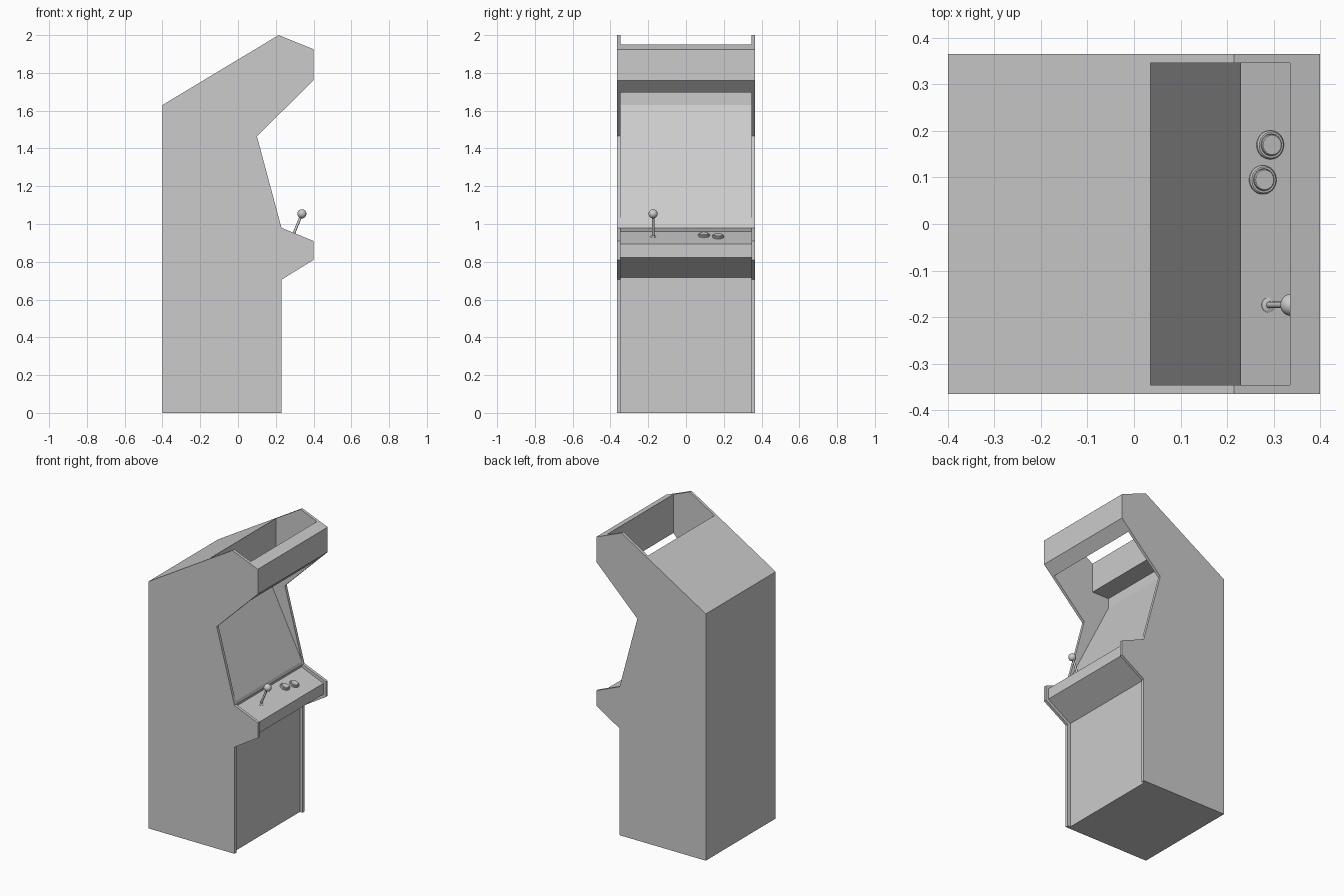
import bpy, bmesh, math
from mathutils import Matrix, Vector

if "Cube" in bpy.data.objects:
    bpy.data.objects.remove(bpy.data.objects["Cube"])

TILT = math.atan2(0.07, 0.17)          # slope of the control panel


def prism(name, profile, half):
    """Extrude an x-z outline along y, from -half to +half."""
    bm = bmesh.new()
    face = bm.faces.new([bm.verts.new((x, -half, z)) for x, z in profile])
    ext = bmesh.ops.extrude_face_region(bm, geom=[face])
    bmesh.ops.translate(bm, vec=(0, 2 * half, 0),
                        verts=[v for v in ext["geom"] if isinstance(v, bmesh.types.BMVert)])
    bmesh.ops.recalc_face_normals(bm, faces=bm.faces)
    me = bpy.data.meshes.new(name)
    bm.to_mesh(me)
    bm.free()
    ob = bpy.data.objects.new(name, me)
    bpy.context.collection.objects.link(ob)
    return ob


def lathe(name, profile, x, y, steps=32):
    """Spin a radius-height outline and stand it on the control panel."""
    bm = bmesh.new()
    vs = [bm.verts.new((r, 0, h)) for r, h in profile]
    es = [bm.edges.new(p) for p in zip(vs, vs[1:])]
    bmesh.ops.spin(bm, geom=vs + es, cent=(0, 0, 0), axis=(0, 0, 1),
                   angle=math.tau, steps=steps)
    bmesh.ops.remove_doubles(bm, verts=bm.verts, dist=1e-5)
    bmesh.ops.recalc_face_normals(bm, faces=bm.faces)
    me = bpy.data.meshes.new(name)
    bm.to_mesh(me)
    bm.free()
    ob = bpy.data.objects.new(name, me)
    bpy.context.collection.objects.link(ob)
    z = 0.956 - (x - 0.235) * math.tan(TILT)
    ob.matrix_world = Matrix.Translation((x, y, z)) @ Matrix.Rotation(TILT, 4, 'Y')
    bpy.context.view_layer.objects.active = ob
    ob.select_set(True)
    bpy.ops.object.shade_smooth_by_angle(angle=math.radians(35))
    ob.select_set(False)
    return ob


# Cabinet silhouette
cabinet = prism("cabinet", [
    (-0.4, 0), (0.23, 0), (0.23, 0.705), (0.4, 0.81), (0.4, 0.91), (0.23, 0.98),
    (0.10, 1.465), (0.4, 1.76), (0.4, 1.925), (0.215, 2.0), (-0.4, 1.63)], 0.365)

# Recess between the side panels: front, control panel, screen, hood opening
cutter = prism("recess_cutter", [
    (0.21, -0.1), (0.21, 0.716), (0.382, 0.823), (0.382, 0.895), (0.235, 0.956),
    (0.222, 0.961), (0.232, 0.985), (-0.09, 1.63), (-0.09, 1.695), (0.035, 1.695),
    (0.035, 2.2), (0.335, 2.2), (0.335, 1.5), (0.6, 1.5), (0.6, -0.1)], 0.346)
cutter.hide_render = True
cutter.hide_viewport = True

mod = cabinet.modifiers.new("recess", 'BOOLEAN')
mod.operation = 'DIFFERENCE'
mod.solver = 'EXACT'
mod.object = cutter

# Buttons: rim ring and raised plunger
for i, (x, y) in enumerate([(0.292, 0.17), (0.276, 0.095)]):
    lathe(f"button_{i + 1}", [
        (0.031, -0.004), (0.031, 0.004), (0.028, 0.008), (0.024, 0.008),
        (0.023, 0.005), (0.023, 0.011), (0.021, 0.013), (0, 0.013)], x, y)

# Joystick: dust washer, shaft and ball
sx, sy = 0.289, -0.174
lathe("joystick_washer", [(0.016, -0.003), (0.016, 0.002), (0.008, 0.005), (0, 0.005)], sx, sy)
lathe("joystick_shaft", [(0, -0.004), (0.007, -0.004), (0.007, 0.12), (0, 0.12)], sx, sy, 16)
lathe("joystick_ball", [
    (0.024 * math.sin(a * math.pi / 16), 0.13 - 0.024 * math.cos(a * math.pi / 16))
    for a in range(17)], sx, sy)
